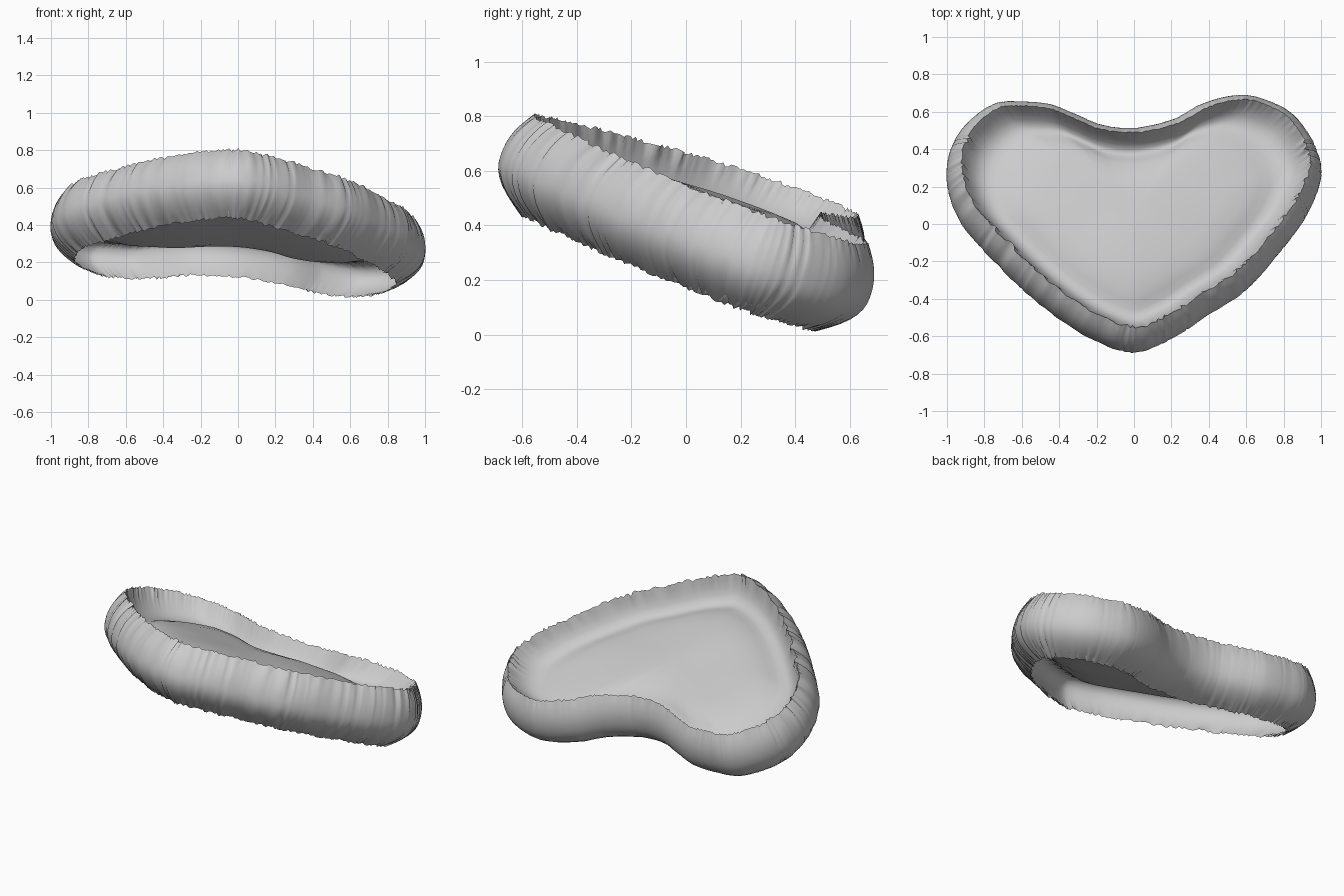
import bpy, bmesh, math, random
from mathutils import Vector

random.seed(4)
cube = bpy.data.objects.get("Cube")
if cube:
    bpy.data.objects.remove(cube, do_unlink=True)

grey = bpy.data.materials.new("plain grey")
grey.use_nodes = True
colour = (0.6, 0.6, 0.6, 1)
grey.diffuse_color = colour
grey.node_tree.nodes["Principled BSDF"].inputs["Base Color"].default_value = colour

# Heart outline at the widest level, counter-clockwise from the tip
HEART = [(0, -.68), (.2, -.61), (.4, -.48), (.6, -.35), (.77, -.16), (.92, .04),
         (1, .25), (.96, .42), (.85, .57), (.7, .65), (.55, .675), (.36, .63),
         (.2, .545), (0, .5), (-.17, .515), (-.32, .575), (-.45, .625), (-.6, .64),
         (-.75, .63), (-.89, .535), (-.98, .4), (-1, .22), (-.93, .02),
         (-.79, -.15), (-.6, -.34), (-.4, -.5), (-.2, -.62)]
# Panel sections: share of the way from rim to centre, and height
TOP = [(0, .18), (.02, .15), (.045, .115), (.08, .08), (.12, .055), (.17, .045),
       (.22, .052), (.28, .07), (.36, .088), (.5, .103), (.7, .112), (.87, .115)]
BOTTOM = [(0, -.18), (-.05, -.15), (-.1, -.1), (-.12, -.05), (-.1, -.01), (-.05, .01),
          (.02, .01), (.09, -.005), (.18, -.03), (.3, -.05), (.5, -.06), (.8, -.062)]
STEPS = 16
UP = Vector((.075, .345, 1)).normalized()
CENTRE = Vector((0, .03))


def place(p, height):
    """Put a plan point on the tilted middle plane and lift it off."""
    return Vector((p.x, p.y, .418 - .075 * p.x - .35 * p.y)) + UP * height


def smooth_loop(points):
    """Closed Catmull-Rom curve through the points."""
    pts = [Vector(p) for p in points]
    n, out = len(pts), []
    for i in range(n):
        a, b, c, d = (pts[(i + k) % n] for k in (-1, 0, 1, 2))
        for s in range(STEPS):
            t = s / STEPS
            out.append(.5 * (2 * b + (c - a) * t + (2 * a - 5 * b + 4 * c - d) * t * t
                             + (3 * b - a - 3 * c + d) * t ** 3))
    return out


def inward_normals(loop):
    n, result = len(loop), []
    for i in range(n):
        d = (loop[(i + 8) % n] - loop[i - 8]).normalized()
        result.append(Vector((-d.y, d.x)))
    return result


def make_object(name, rings, cap=None, flip=False):
    """Skin a stack of closed rings, with an optional centre point."""
    bm = bmesh.new()
    rows = [[bm.verts.new(p) for p in ring] for ring in rings]
    n = len(rows[0])
    for low, high in zip(rows, rows[1:]):
        for i in range(n):
            j = (i + 1) % n
            bm.faces.new((low[i], low[j], high[j], high[i]))
    if cap is not None:
        centre = bm.verts.new(cap)
        for i in range(n):
            bm.faces.new((rows[-1][i], rows[-1][(i + 1) % n], centre))
    if flip:
        bmesh.ops.reverse_faces(bm, faces=bm.faces[:])
    for f in bm.faces:
        f.smooth = True
    mesh = bpy.data.meshes.new(name)
    bm.to_mesh(mesh)
    bm.free()
    mesh.materials.append(grey)
    obj = bpy.data.objects.new(name, mesh)
    bpy.context.collection.objects.link(obj)


loop = smooth_loop(HEART)
normals = inward_normals(loop)

# Gathers: fine waves, a few sharp creases, and ragged rims
pleats = []
for i, p in enumerate(loop):
    strength = .2 if p.y > .45 else 1
    pleat = random.uniform(-.002, .002) + .004 * math.sin(i * .7 + 2 * math.sin(i * .13))
    if random.random() < .1:
        pleat += .014
    pleats.append(strength * pleat)
ragged = [(random.uniform(-.008, .008), random.uniform(-.008, .008)) for p in loop]


def wall_plan(i, t, gather):
    inset = (.068 if t > 0 else .14) * abs(t) ** 2.2
    return loop[i] + normals[i] * (inset + pleats[i] * gather)


# Bulging side wall
wall = []
LEVELS = 14
for k in range(LEVELS + 1):
    t = 2 * k / LEVELS - 1
    wall.append([place(wall_plan(i, t, min(1, .1 + abs(t))),
                       .18 * t + ragged[i][t > 0] * abs(t) ** 8)
                 for i in range(len(loop))])
make_object("side_wall", wall)


# Soft panels that sink from each rim into a groove and swell in the middle
def make_panel(name, section, t, flip):
    rings = []
    for share, height in section:
        fade = max(0, 1 - abs(share) * 20)
        ring = []
        for i in range(len(loop)):
            q = wall_plan(i, t, fade).lerp(CENTRE, share)
            ripple = .006 * math.sin(7 * q.x + 3 * q.y) * math.sin(9 * q.y - 2 * q.x)
            swell = ripple * min(1, abs(share) * 4)
            ring.append(place(q, height + ragged[i][t > 0] * fade + swell))
        rings.append(ring)
    make_object(name, rings, place(CENTRE, section[-1][1]), flip)


make_panel("top_panel", TOP, 1, False)
make_panel("bottom_panel", BOTTOM, -1, True)
